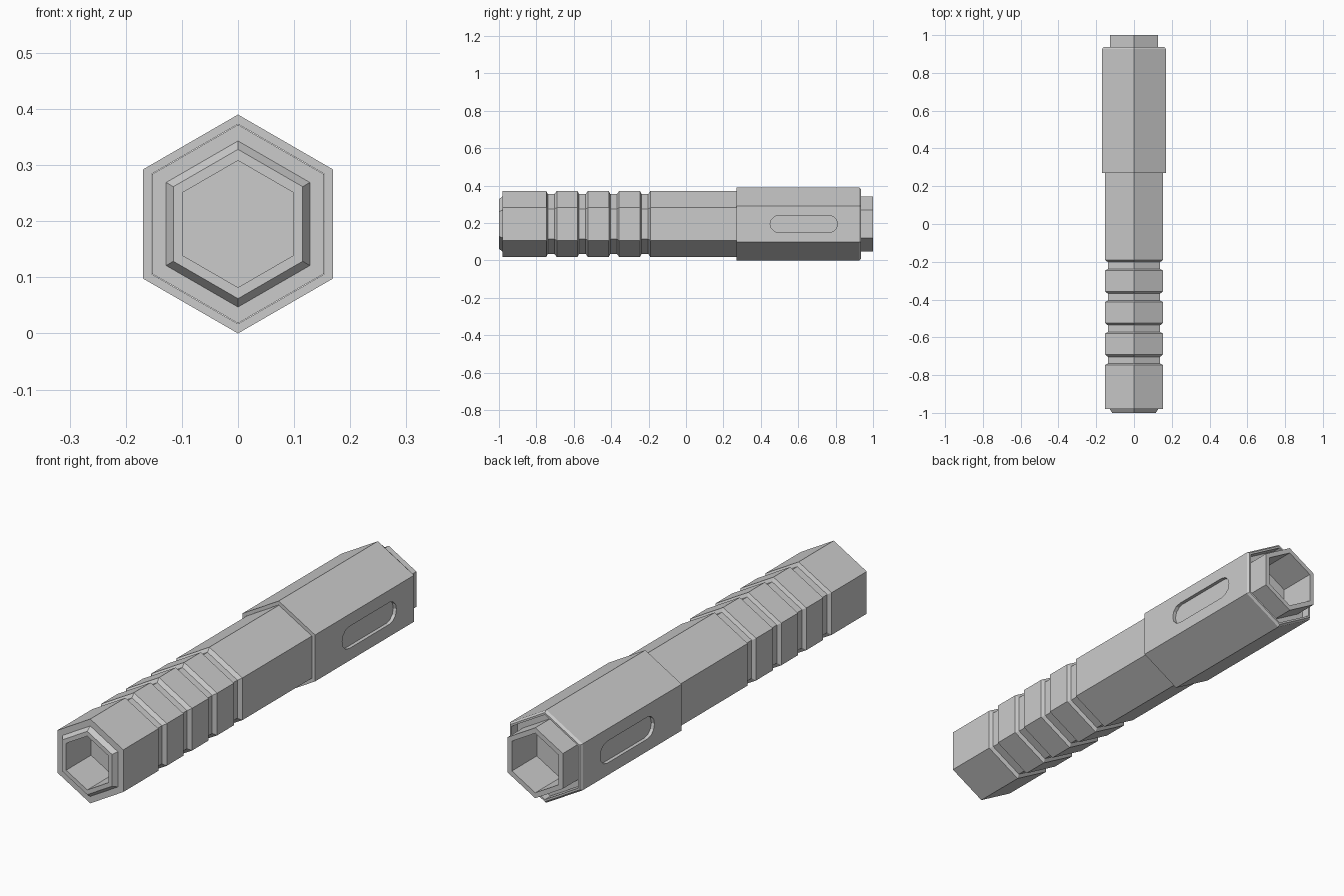
import bpy, bmesh, math

old = bpy.data.objects.get("Cube")
if old:
    bpy.data.objects.remove(old, do_unlink=True)

AXIS_Z = 0.195

grey = bpy.data.materials.new("metal_grey")
grey.use_nodes = True
colour = (0.6, 0.6, 0.6, 1)
grey.diffuse_color = colour
grey.node_tree.nodes["Principled BSDF"].inputs["Base Color"].default_value = colour


def finish(name, bm):
    bmesh.ops.recalc_face_normals(bm, faces=bm.faces)
    mesh = bpy.data.meshes.new(name)
    bm.to_mesh(mesh)
    bm.free()
    mesh.materials.append(grey)
    obj = bpy.data.objects.new(name, mesh)
    bpy.context.collection.objects.link(obj)
    return obj


def hex_lathe(name, profile, closed=False):
    """Sweep a (y, corner radius) profile round the long axis in six flat sides."""
    bm = bmesh.new()
    rings = []
    for y, r in profile:
        rings.append([bm.verts.new((r * math.sin(k * math.pi / 3), y,
                                    AXIS_Z + r * math.cos(k * math.pi / 3)))
                      for k in range(6)])
    pairs = list(zip(rings, rings[1:]))
    if closed:
        pairs.append((rings[-1], rings[0]))
    else:
        bm.faces.new(rings[0])
        bm.faces.new(rings[-1])
    for a, b in pairs:
        for k in range(6):
            n = (k + 1) % 6
            bm.faces.new((a[k], a[n], b[n], b[k]))
    return finish(name, bm)


# Grip: front socket, tapered lip, four grooves, then the rear tube and socket
BODY, GROOVE, TUBE = 0.177, 0.160, 0.148
profile = [(-0.835, 0.113), (-1, 0.113), (-1, 0.133), (-0.98, TUBE), (-0.98, BODY)]
for i in range(4):
    y = -0.747 + i * 0.167
    profile += [(y, BODY), (y + 0.008, GROOVE), (y + 0.044, GROOVE), (y + 0.056, BODY)]
profile += [(0.9, BODY), (0.9, TUBE), (1, TUBE), (1, 0.125), (0.835, 0.125)]
hex_lathe("grip_body", profile)

# Sleeve around the rear half, with a chamfered end
sleeve = hex_lathe("sleeve", [(0.27, 0.178), (0.27, 0.195), (0.926, 0.195),
                              (0.936, 0.187), (0.936, 0.178)], closed=True)

# Rounded slot through both upright sides of the sleeve
bm = bmesh.new()
outline = []
R = 0.046
for centre, start in ((0.81 - R, -90), (0.45 + R, 90)):
    for s in range(7):
        a = math.radians(start + s * 30)
        outline.append(bm.verts.new((-0.3, centre + R * math.cos(a),
                                     AXIS_Z + R * math.sin(a))))
face = bm.faces.new(outline)
moved = bmesh.ops.extrude_face_region(bm, geom=[face])["geom"]
bmesh.ops.translate(bm, vec=(0.6, 0, 0),
                    verts=[v for v in moved if isinstance(v, bmesh.types.BMVert)])
cutter = finish("slot_cutter", bm)
cutter.hide_render = True
cutter.hide_viewport = True
cut = sleeve.modifiers.new("side_slots", 'BOOLEAN')
cut.operation = 'DIFFERENCE'
cut.solver = 'EXACT'
cut.object = cutter
